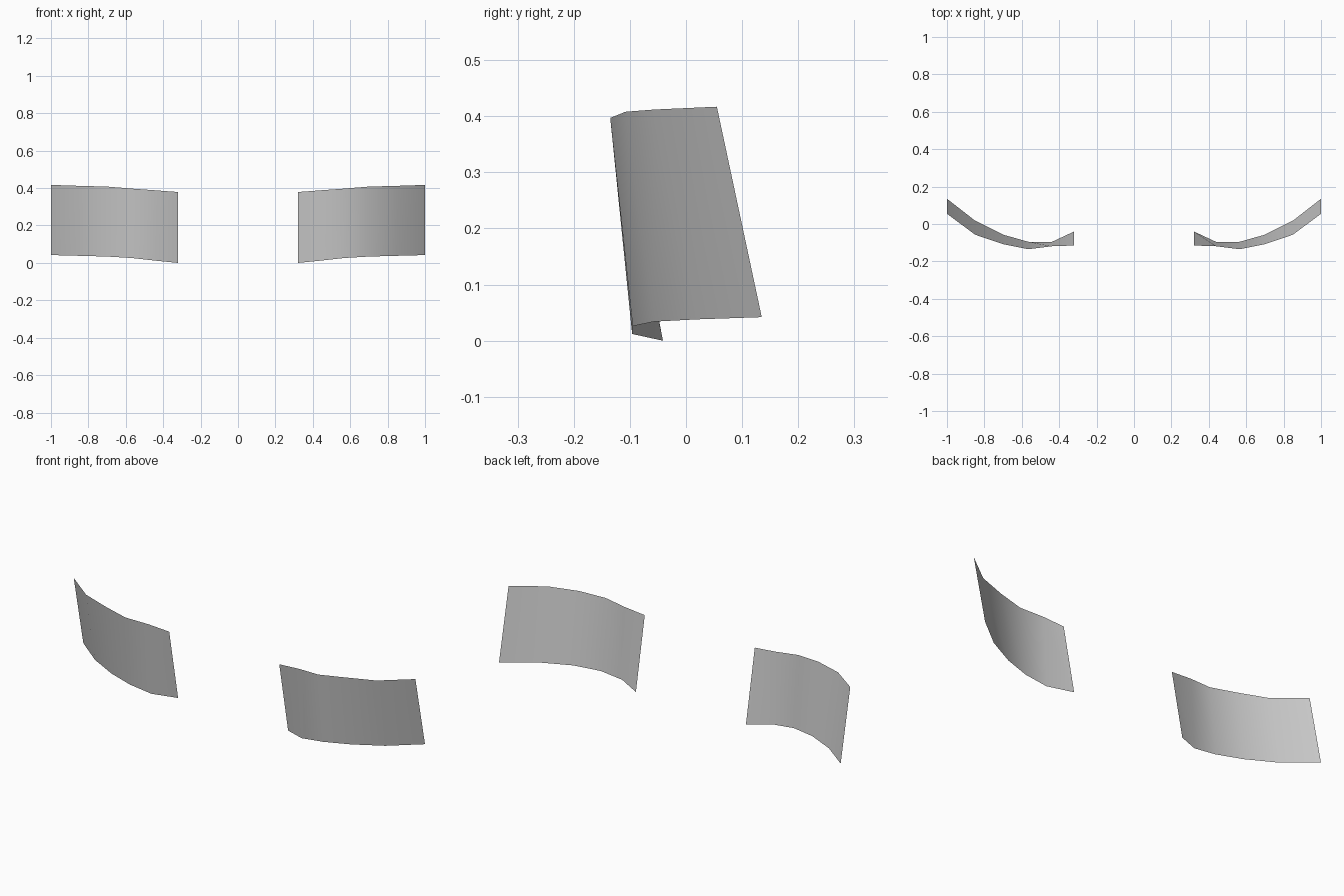
import bpy
import bmesh

if "Cube" in bpy.data.objects:
    bpy.data.objects.remove(bpy.data.objects["Cube"])

# Edge profiles from the inner end to the outer end
BOTTOM = [(0.322, -0.041, 0.0), (0.44, -0.096, 0.012), (0.565, -0.095, 0.026),
          (0.70, -0.057, 0.034), (0.85, 0.018, 0.038), (1.0, 0.135, 0.042)]
TOP = [(0.322, -0.115, 0.379), (0.44, -0.119, 0.388), (0.565, -0.135, 0.397),
       (0.70, -0.108, 0.408), (0.85, -0.057, 0.412), (1.0, 0.055, 0.417)]


def curved_panel(name, side):
    """Thin sheet bridged between the lower and upper edge, on one side of x = 0."""
    bm = bmesh.new()
    low, high = [[bm.verts.new((side * x, y, z)) for x, y, z in edge]
                 for edge in (BOTTOM, TOP)]
    for i in range(len(low) - 1):
        quad = [low[i], low[i + 1], high[i + 1], high[i]]
        # Keep the outside facing the front on both sides
        bm.faces.new(quad if side > 0 else quad[::-1]).smooth = True
    mesh = bpy.data.meshes.new(name)
    bm.to_mesh(mesh)
    bm.free()
    obj = bpy.data.objects.new(name, mesh)
    bpy.context.collection.objects.link(obj)


# Mirrored pair of panels
curved_panel("right_curved_panel", 1)
curved_panel("left_curved_panel", -1)
